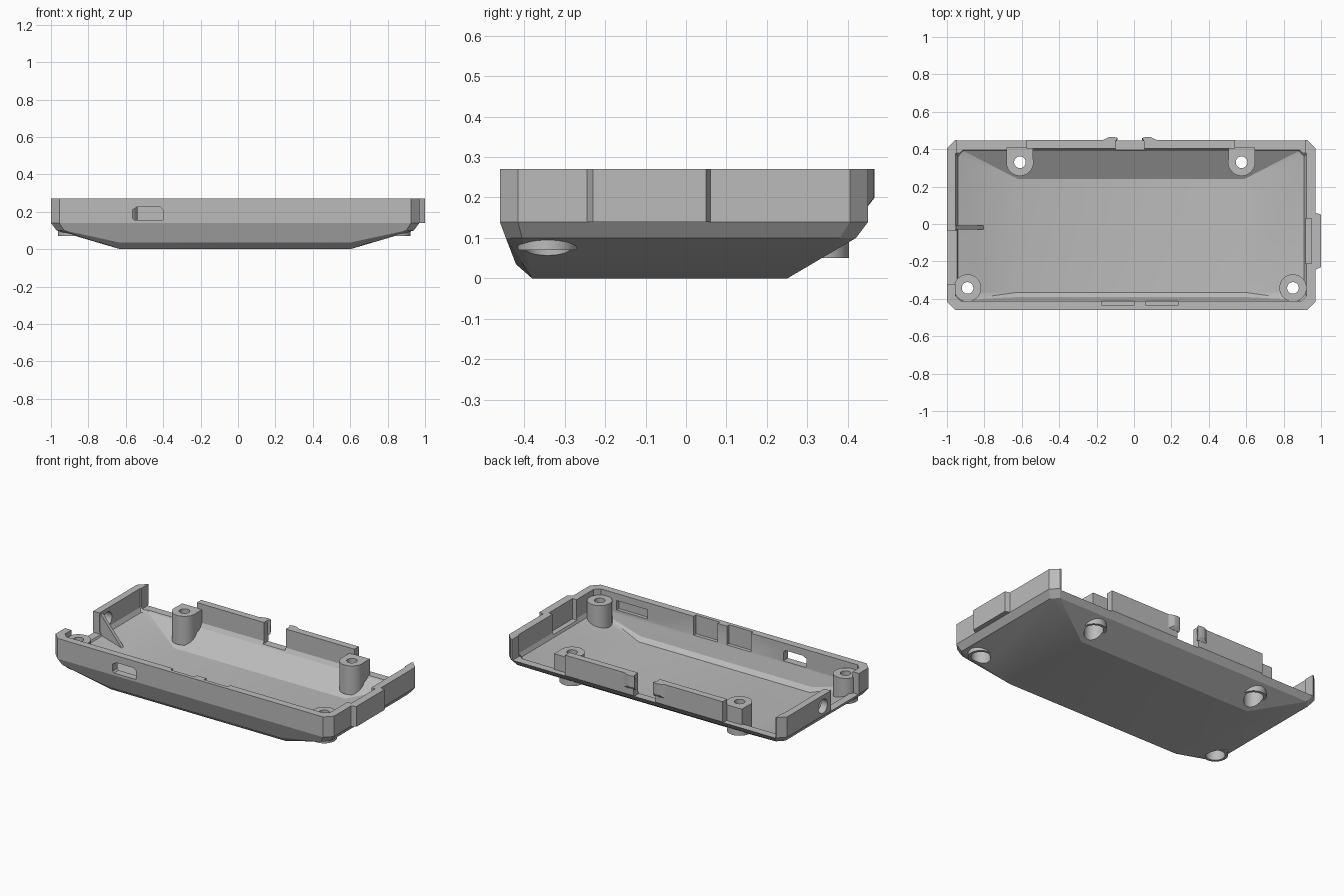
import bpy, bmesh, math
from mathutils import Matrix

cube = bpy.data.objects.get("Cube")
if cube:
    bpy.data.objects.remove(cube, do_unlink=True)

grey = bpy.data.materials.new("plain grey")
grey.use_nodes = True
GREY = (0.5, 0.5, 0.5, 1)
grey.diffuse_color = GREY
grey.node_tree.nodes["Principled BSDF"].inputs["Base Color"].default_value = GREY


def make(name, bm):
    bmesh.ops.recalc_face_normals(bm, faces=bm.faces)
    mesh = bpy.data.meshes.new(name)
    bm.to_mesh(mesh)
    bm.free()
    mesh.materials.append(grey)
    obj = bpy.data.objects.new(name, mesh)
    bpy.context.collection.objects.link(obj)
    return obj


def hull(name, points):
    bm = bmesh.new()
    for p in points:
        bm.verts.new(p)
    bmesh.ops.convex_hull(bm, input=bm.verts)
    bmesh.ops.dissolve_limit(bm, angle_limit=0.01, verts=bm.verts, edges=bm.edges)
    return make(name, bm)


def ring(x0, x1, y0, y1, z, c=0.0):
    """Corner points of a rectangle with corners cut by c."""
    return [p for x, sx in ((x0, 1), (x1, -1)) for y, sy in ((y0, 1), (y1, -1))
            for p in ({(x + sx * c, y, z), (x, y + sy * c, z)})]


def box(name, x0, x1, y0, y1, z0, z1):
    return hull(name, ring(x0, x1, y0, y1, z0) + ring(x0, x1, y0, y1, z1))


def cylinder(name, x, y, r, z0, z1):
    bm = bmesh.new()
    bmesh.ops.create_cone(bm, cap_ends=True, segments=40, radius1=r, radius2=r,
                          depth=z1 - z0, matrix=Matrix.Translation((x, y, (z0 + z1) / 2)))
    return make(name, bm)


def combine(obj, tool, operation):
    mod = obj.modifiers.new("combine", 'BOOLEAN')
    mod.operation, mod.object, mod.solver = operation, tool, 'EXACT'
    bpy.context.view_layer.objects.active = obj
    bpy.ops.object.modifier_apply(modifier=mod.name)
    bpy.data.objects.remove(tool, do_unlink=True)


# tray shell with sloping underside
RIM = 0.27
shell = hull("tray_shell",
             ring(-0.63, 0.60, -0.38, 0.25, 0)
             + [(-0.63, -0.42, 0.035), (0.60, -0.42, 0.035)]
             + ring(-0.97, 0.94, -0.445, 0.42, 0.10, 0.04)
             + ring(-1, 0.97, -0.46, 0.45, 0.14, 0.045)
             + ring(-1, 0.97, -0.46, 0.45, RIM, 0.045))
cavity = hull("cavity",
              ring(-0.62, 0.59, -0.365, 0.24, 0.03)
              + [(-0.62, -0.39, 0.055), (0.59, -0.39, 0.055)]
              + ring(-0.94, 0.91, -0.405, 0.39, 0.125, 0.03)
              + ring(-0.955, 0.922, -0.413, 0.405, 0.15, 0.03)
              + ring(-0.955, 0.922, -0.413, 0.405, 0.4, 0.03))
combine(shell, cavity, 'DIFFERENCE')

# wall openings: low back stretches, snap gap, end notch
LOW = 0.135
for x0, x1 in ((-0.95, -0.575), (-0.10, 0.055), (0.54, 0.915)):
    combine(shell, box("gap", x0, x1, 0.38, 0.6, LOW, 0.5), 'DIFFERENCE')
combine(shell, box("end_notch", -1.2, -0.93, -0.32, -0.035, LOW, 0.5), 'DIFFERENCE')

# round cable hole in the end wall
bm = bmesh.new()
bmesh.ops.create_cone(bm, cap_ends=True, segments=32, radius1=0.045, radius2=0.045, depth=0.2,
                      matrix=Matrix.Translation((-0.98, 0.045, 0.2)) @ Matrix.Rotation(math.pi / 2, 4, 'Y'))
combine(shell, make("cable_hole", bm), 'DIFFERENCE')

# front slot with cut corners
slot = [(-0.565, 0.165), (-0.555, 0.155), (-0.40, 0.155), (-0.40, 0.21), (-0.415, 0.225), (-0.54, 0.225), (-0.565, 0.21)]
combine(shell, hull("slot", [(x, y, z) for x, z in slot for y in (-0.6, -0.39)]), 'DIFFERENCE')

# shallow pockets inside the front wall
for x0, x1, z0, z1 in ((-0.17, 0, 0.15, 0.4), (0.065, 0.235, 0.15, 0.4), (0.56, 0.78, 0.165, 0.225)):
    combine(shell, box("pocket", x0, x1, -0.436, -0.38, z0, z1), 'DIFFERENCE')

# end bump, hollowed from inside
bump = hull("end_bump", [(x, y, z) for z in (0.14, RIM)
                         for x, y in ((0.95, -0.245), (0.97, -0.245), (1.0, -0.23),
                                      (1.0, 0.05), (0.97, 0.06), (0.95, 0.06))])
combine(shell, bump, 'UNION')
combine(shell, box("bump_recess", 0.89, 0.95, -0.21, 0.03, 0.14, 0.4), 'DIFFERENCE')

# screw bosses: posts, webs to the back wall, bores
bosses = ((-0.61, 0.33, 0.05), (0.575, 0.33, 0.05), (-0.89, -0.342, 0.07), (0.85, -0.342, 0.07))
for x, y, bottom in bosses:
    combine(shell, cylinder("post", x, y, 0.073, bottom, 0.235), 'UNION')
    if y > 0:
        combine(shell, box("web", x - 0.071, x + 0.071, y, 0.409, 0.11, 0.235), 'UNION')
for x, y, bottom in bosses:
    combine(shell, cylinder("bore", x, y, 0.031, -0.1, 0.4), 'DIFFERENCE')
    combine(shell, cylinder("counterbore", x, y, 0.056, -0.1, 0.135), 'DIFFERENCE')

# snap hooks beside the back gap
for name, x0, s in (("snap_hook_right", -0.10, -1), ("snap_hook_left", 0.055, 1)):
    outline = [(0, 0.44), (-0.012, 0.46), (0.01, 0.466), (0.035, 0.464), (0.065, 0.45), (0.065, 0.44)]
    hull(name, [(x0 + s * x, y if z > 0.19 else min(y, 0.451), z)
                for x, y in outline for z in (0.18, 0.20, RIM)])

# triangular support fin
hull("support_fin", [(x, y, z) for y in (-0.03, -0.007)
                     for x, z in ((-0.965, 0.26), (-0.95, 0.26), (-0.80, 0.08), (-0.90, 0.09), (-0.965, 0.12))])

for obj in bpy.context.collection.objects:
    if obj.type == 'MESH' and grey.name in obj.data.materials:
        bpy.ops.object.select_all(action='DESELECT')
        obj.select_set(True)
        bpy.context.view_layer.objects.active = obj
        bpy.ops.object.shade_smooth_by_angle(angle=math.radians(20))
